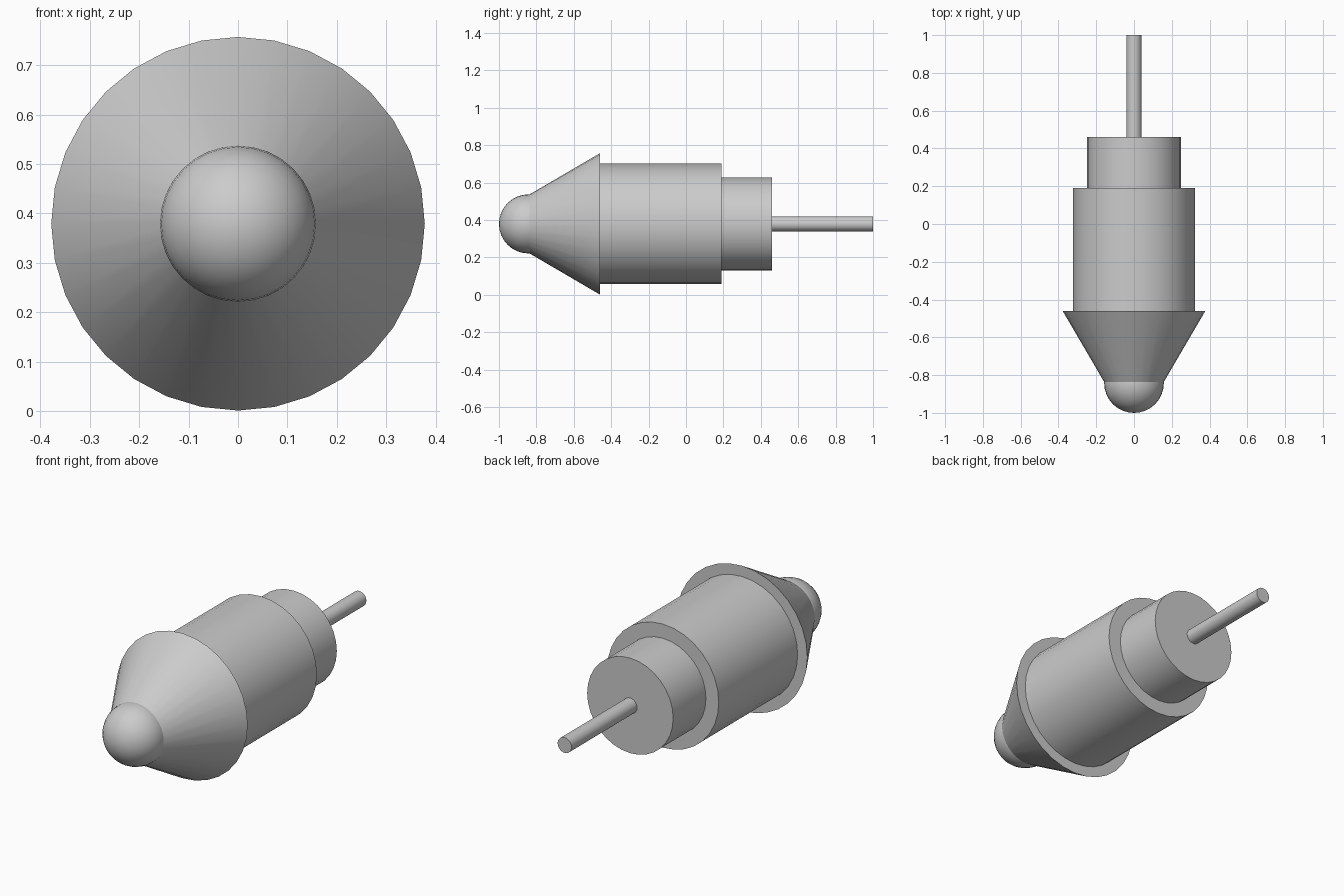
import bpy, math

cube = bpy.data.objects.get("Cube")
if cube:
    bpy.data.objects.remove(cube, do_unlink=True)

AXIS_Z = 0.379
GREY = (0.6, 0.6, 0.6, 1)

grey = bpy.data.materials.new("plain_grey")
grey.use_nodes = True
grey.diffuse_color = GREY
grey.node_tree.nodes["Principled BSDF"].inputs["Base Color"].default_value = GREY


def finish(name):
    obj = bpy.context.object
    obj.name = obj.data.name = name
    obj.data.materials.append(grey)
    bpy.ops.object.shade_smooth_by_angle(angle=math.radians(35))
    return obj


def turned_part(name, front, back, front_radius, back_radius, sides=32):
    """Capped cone or cylinder lying along the y axis."""
    bpy.ops.mesh.primitive_cone_add(
        vertices=sides, radius1=back_radius, radius2=front_radius,
        depth=back - front, location=(0, (front + back) / 2, AXIS_Z),
        rotation=(math.pi / 2, 0, 0))
    return finish(name)


# Rounded tip
bpy.ops.mesh.primitive_uv_sphere_add(
    segments=32, ring_count=16, radius=0.158,
    location=(0, -0.842, AXIS_Z), rotation=(math.pi / 2, 0, 0))
finish("rounded_tip")

# Flared nose, stepped body and thin tail rod
turned_part("nose_cone", -0.87, -0.46, 0.138, 0.378)
turned_part("main_body", -0.46, 0.19, 0.322, 0.322)
turned_part("rear_collar", 0.19, 0.46, 0.248, 0.248)
turned_part("tail_rod", 0.46, 1.0, 0.04, 0.04)
